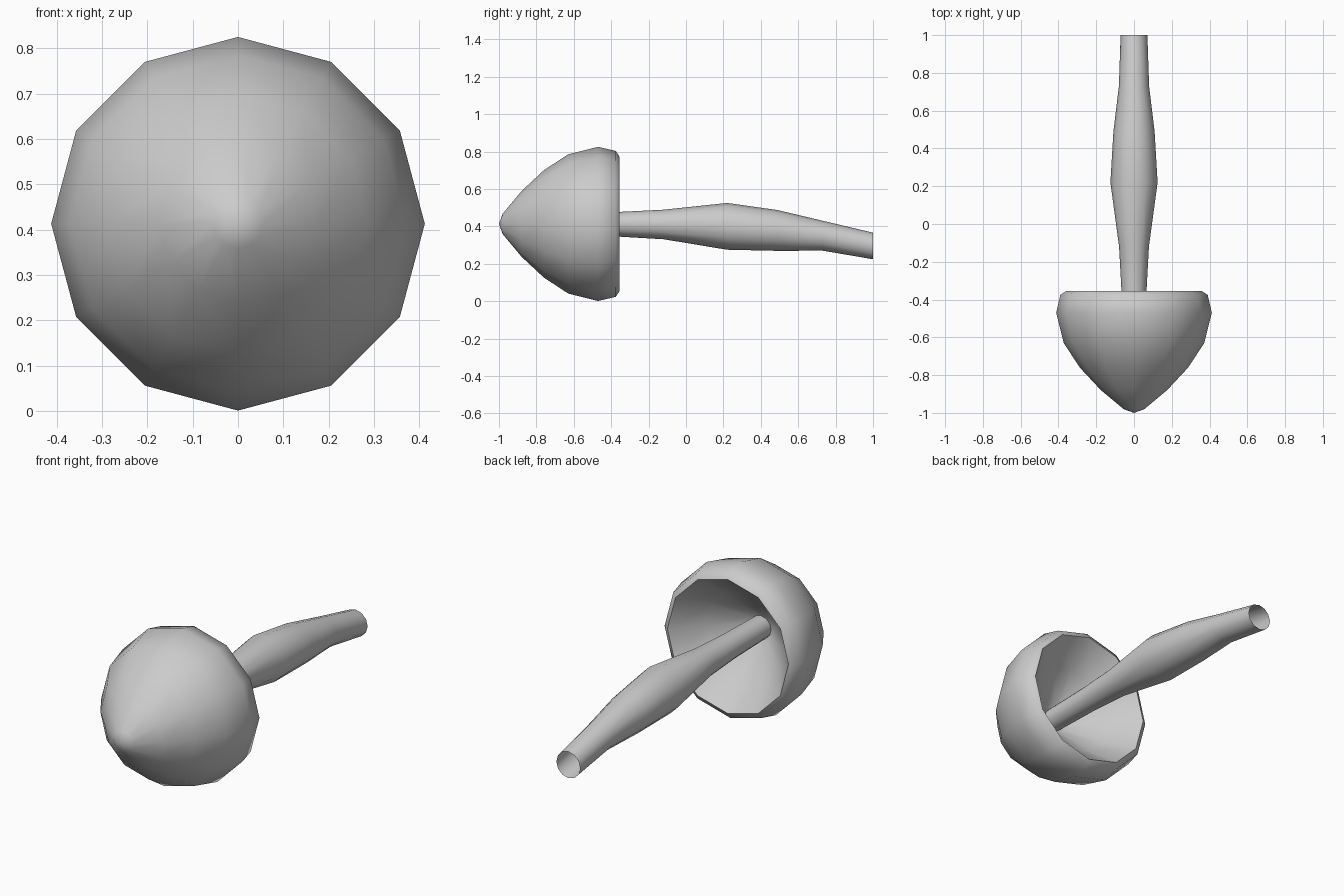
import bpy, bmesh, math

if "Cube" in bpy.data.objects:
    bpy.data.objects.remove(bpy.data.objects["Cube"])

SIDES = 12
AXIS_Z = 0.413


def tube(name, rings):
    """Loft rings (y, centre z, radius) along y; radius 0 makes a point."""
    bm = bmesh.new()
    loops = []
    for y, z, r in rings:
        if r == 0:
            loops.append([bm.verts.new((0, y, z))] * SIDES)
        else:
            loops.append([bm.verts.new((r * math.cos(i * math.tau / SIDES), y,
                                        z + r * math.sin(i * math.tau / SIDES)))
                          for i in range(SIDES)])
    for a, b in zip(loops, loops[1:]):
        for i in range(SIDES):
            j = (i + 1) % SIDES
            quad = [a[i], a[j], b[j], b[i]]
            bm.faces.new(list(dict.fromkeys(quad)))
    bmesh.ops.recalc_face_normals(bm, faces=bm.faces)
    mesh = bpy.data.meshes.new(name)
    bm.to_mesh(mesh)
    bm.free()
    obj = bpy.data.objects.new(name, mesh)
    bpy.context.collection.objects.link(obj)
    bpy.ops.object.select_all(action='DESELECT')
    obj.select_set(True)
    bpy.context.view_layer.objects.active = obj
    bpy.ops.object.shade_smooth_by_angle(angle=math.radians(45))
    return obj


# Mushroom cap: pointed dome, rounded rim, hollow underside
cap_profile = [(-1.0, 0), (-0.98, 0.055), (-0.88, 0.175), (-0.76, 0.287),
               (-0.63, 0.372), (-0.47, 0.412), (-0.375, 0.39), (-0.356, 0.36),
               (-0.5, 0.235), (-0.63, 0.08), (-0.66, 0)]
tube("mushroom_cap", [(y, AXIS_Z, r) for y, r in cap_profile])

# Stem: bulging, gently drooping open tube
tube("mushroom_stem", [(-0.66, 0.411, 0.06), (-0.36, 0.411, 0.066),
                       (-0.12, 0.41, 0.079), (0.22, 0.4, 0.125),
                       (0.49, 0.378, 0.109), (0.73, 0.35, 0.08),
                       (1.0, 0.295, 0.071)])
